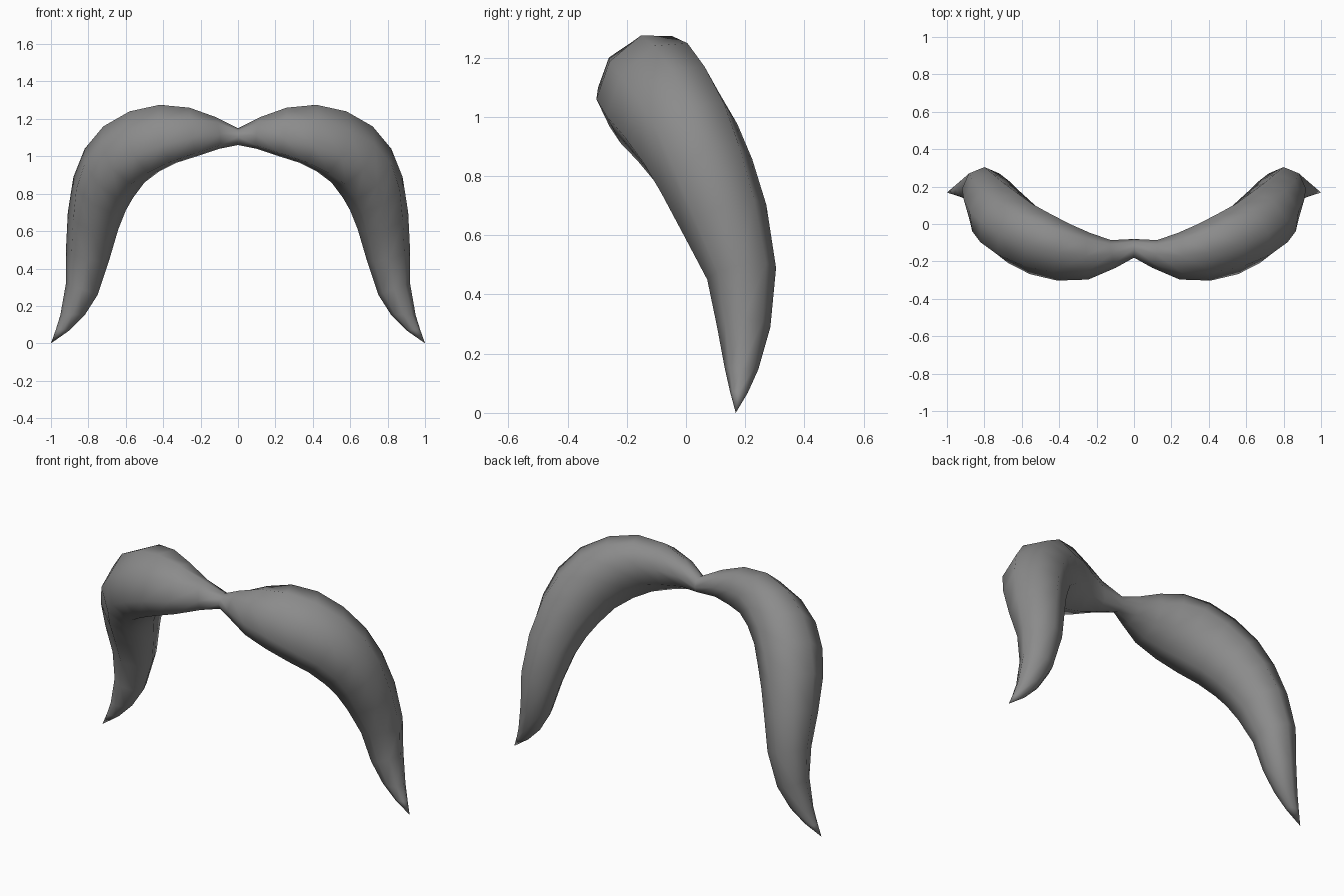
import bpy, bmesh, math
from mathutils import Vector

cube = bpy.data.objects.get("Cube")
if cube:
    bpy.data.objects.remove(cube, do_unlink=True)

# Single grey colour
grey = bpy.data.materials.new("mid_grey")
grey.use_nodes = True
GREY = (0.26, 0.26, 0.26, 1)
grey.diffuse_color = GREY
grey.node_tree.nodes["Principled BSDF"].inputs["Base Color"].default_value = GREY

# Cross-sections of one half, centre to tip:
# upper/outer edge (x, z), lower/inner edge (x, z), centre y, half depth, front droop
SECTIONS = [
    ((0.00, 1.150), (0.00, 1.060), -0.130, 0.050, 0.00),
    ((0.12, 1.210), (0.10, 1.040), -0.160, 0.075, 0.01),
    ((0.26, 1.260), (0.22, 1.000), -0.172, 0.125, 0.03),
    ((0.42, 1.275), (0.33, 0.965), -0.152, 0.155, 0.05),
    ((0.58, 1.240), (0.42, 0.920), -0.108, 0.172, 0.05),
    ((0.72, 1.160), (0.50, 0.860), -0.050, 0.177, 0.03),
    ((0.82, 1.040), (0.56, 0.780), 0.015, 0.177, 0.01),
    ((0.88, 0.890), (0.60, 0.710), 0.070, 0.168, 0.00),
    ((0.91, 0.700), (0.64, 0.610), 0.130, 0.150, 0.00),
    ((0.92, 0.500), (0.69, 0.440), 0.188, 0.118, 0.00),
    ((0.92, 0.320), (0.75, 0.260), 0.195, 0.090, 0.00),
    ((0.95, 0.150), (0.82, 0.150), 0.187, 0.057, 0.00),
    ((0.975, 0.070), (0.90, 0.070), 0.178, 0.030, 0.00),
]
TIP = Vector((1.0, 0.168, 0.0))
SIDES = 8

centres = [Vector(((o[0] + i[0]) / 2, y, (o[1] + i[1]) / 2))
           for o, i, y, _, _ in SECTIONS] + [TIP]

# Loft the half through its rings
bm = bmesh.new()
rings = []
for k, (o, i, y, depth, droop) in enumerate(SECTIONS):
    across = Vector((o[0] - i[0], 0, o[1] - i[1])) / 2
    along = Vector((1, 0, 0)) if k == 0 else centres[k + 1] - centres[k - 1]
    front = along.cross(across).normalized() * depth
    front.z -= droop
    ring = []
    for s in range(SIDES):
        a = 2 * math.pi * s / SIDES
        ring.append(bm.verts.new(centres[k] + across * math.cos(a) + front * math.sin(a)))
    rings.append(ring)
for r0, r1 in zip(rings, rings[1:]):
    for s in range(SIDES):
        t = (s + 1) % SIDES
        bm.faces.new((r0[s], r0[t], r1[t], r1[s]))

# Pointed end
tip = bm.verts.new(TIP)
for s in range(SIDES):
    bm.faces.new((rings[-1][s], rings[-1][(s + 1) % SIDES], tip))

# Mirror to the other side and weld at the pinched middle
half = bm.verts[:] + bm.edges[:] + bm.faces[:]
bmesh.ops.mirror(bm, geom=half, axis='X', merge_dist=0.0005)
bmesh.ops.remove_doubles(bm, verts=bm.verts[:], dist=0.0005)
bmesh.ops.recalc_face_normals(bm, faces=bm.faces[:])

mesh = bpy.data.meshes.new("moustache")
bm.to_mesh(mesh)
bm.free()
mesh.materials.append(grey)
moustache = bpy.data.objects.new("moustache", mesh)
bpy.context.collection.objects.link(moustache)

# Smooth shading over the whole surface
for p in mesh.polygons:
    p.use_smooth = True
